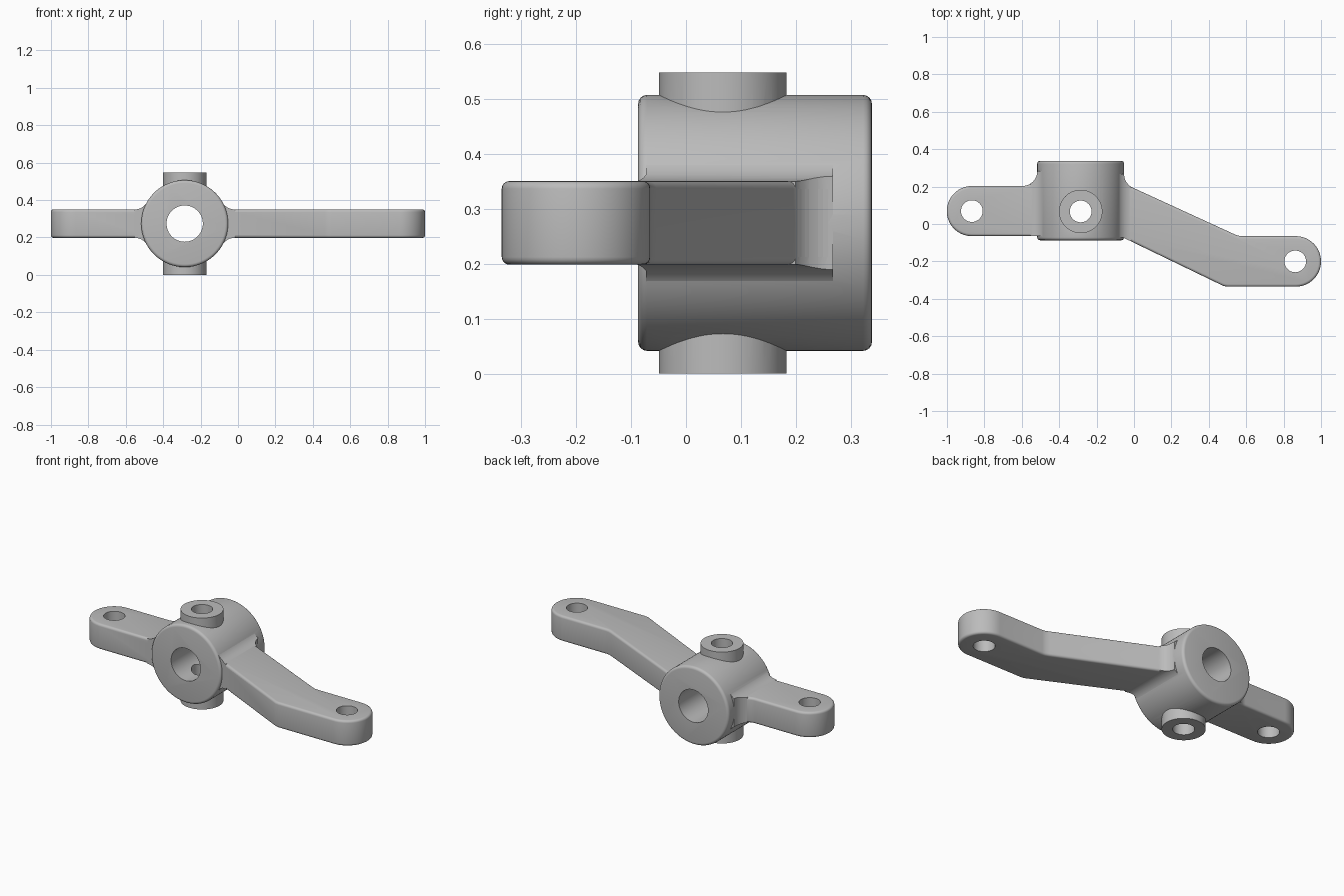
import bpy, bmesh, math
from mathutils import Vector

if "Cube" in bpy.data.objects:
    bpy.data.objects.remove(bpy.data.objects["Cube"], do_unlink=True)

HUB_X, BOSS_Y, MID_Z = -0.285, 0.067, 0.274
HUB_R, HALF_T, FILLET = 0.2325, 0.076, 0.08

metal = bpy.data.materials.new("plain grey metal")
metal.use_nodes = True
metal.diffuse_color = (0.5, 0.5, 0.5, 1)
metal.node_tree.nodes["Principled BSDF"].inputs["Base Color"].default_value = (0.5, 0.5, 0.5, 1)


def arc(cx, cy, r, start, end, steps):
    """Points along an arc, angles in degrees."""
    angles = [math.radians(start + (end - start) * i / steps) for i in range(steps + 1)]
    return [(cx + r * math.cos(a), cy + r * math.sin(a)) for a in angles]


def prism(name, outline, lo, hi, upright=True):
    """Extrude an outline along z, or along y when not upright."""
    def place(p, d):
        return Vector((p[0], p[1], d)) if upright else Vector((p[0], d, p[1]))
    bm = bmesh.new()
    face = bm.faces.new([bm.verts.new(place(p, lo)) for p in outline])
    grown = bmesh.ops.extrude_face_region(bm, geom=[face])["geom"]
    verts = [g for g in grown if isinstance(g, bmesh.types.BMVert)]
    shift = place((0, 0), hi - lo)
    bmesh.ops.translate(bm, vec=shift, verts=verts)
    bmesh.ops.recalc_face_normals(bm, faces=bm.faces)
    mesh = bpy.data.meshes.new(name)
    bm.to_mesh(mesh)
    bm.free()
    mesh.materials.append(metal)
    obj = bpy.data.objects.new(name, mesh)
    bpy.context.collection.objects.link(obj)
    return obj


def disc(name, x, y, r, lo, hi, upright=True, steps=64):
    return prism(name, arc(x, y, r, 0, 360, steps)[:-1], lo, hi, upright)


def apply_modifier(obj, mod):
    bpy.context.view_layer.objects.active = obj
    bpy.ops.object.modifier_apply(modifier=mod.name)


def round_edges(obj, width):
    mod = obj.modifiers.new("rounding", 'BEVEL')
    mod.width, mod.segments = width, 4
    mod.limit_method, mod.angle_limit = 'ANGLE', math.radians(40)
    mod.use_clamp_overlap = False
    apply_modifier(obj, mod)


def combine(obj, other, operation):
    mod = obj.modifiers.new("combine", 'BOOLEAN')
    mod.operation, mod.object, mod.solver = operation, other, 'EXACT'
    apply_modifier(obj, mod)
    bpy.data.objects.remove(other, do_unlink=True)


def web_outline(side):
    """Front profile of the fillet that blends an arm into the round hub."""
    h = HALF_T - 0.0005 + FILLET
    dx = math.sqrt((HUB_R - 0.0015 + FILLET) ** 2 - h * h)
    end = -180 + math.degrees(math.atan2(h, dx))
    top = arc(dx, h, FILLET, -90, end, 10)
    top.append((0.12, top[-1][1]))
    loop = top + [(x, -z) for x, z in reversed(top)]
    return [(HUB_X + side * x, MID_Z + z) for x, z in loop]


# Hub with a horizontal axis
body = disc("lever_body", HUB_X, MID_Z, HUB_R, -0.087, 0.338, False, 96)
round_edges(body, 0.016)

# Plan outlines of the short straight arm and the long cranked arm
short_plan = (arc(-0.867, 0.069, 0.134, 270, 90, 28)
              + arc(-0.597, 0.283, FILLET, 270, 360, 12)
              + [(-0.405, 0.283), (-0.405, -0.065)])
long_plan = (arc(0.865, -0.2, 0.135, -90, 90, 28)
             + [(0.575, -0.065), (0.555, -0.062), (0.535, -0.054)]
             + arc(0.027, 0.267, FILLET, 245.4, 180, 10)
             + [(-0.165, 0.267), (-0.165, -0.073), (-0.057, -0.073),
                (0.465, -0.325), (0.48, -0.332), (0.5, -0.335)])

# Arms and their blending webs
for label, side, plan in (("short", -1, short_plan), ("long", 1, long_plan)):
    arm = prism(label + "_arm", plan, MID_Z - HALF_T, MID_Z + HALF_T)
    round_edges(arm, 0.014)
    web = prism(label + "_web", web_outline(side), -0.2, 0.4, False)
    combine(web, prism(label + "_limit", plan, 0.02, 0.52), 'INTERSECT')
    combine(body, arm, 'UNION')
    combine(body, web, 'UNION')

# Vertical boss through the hub
combine(body, disc("boss", HUB_X, BOSS_Y, 0.116, 0, 0.547), 'UNION')

# Main bore, boss bore and the pin hole in each arm end
combine(body, disc("main_bore", HUB_X, MID_Z, 0.097, -0.3, 0.6, False), 'DIFFERENCE')
for x, y in ((HUB_X, BOSS_Y), (-0.867, 0.069), (0.862, -0.2)):
    combine(body, disc("pin_hole", x, y, 0.058, -0.2, 0.8, True, 48), 'DIFFERENCE')

# Smooth the round surfaces and keep the machined edges crisp
bpy.ops.object.select_all(action='DESELECT')
body.select_set(True)
bpy.context.view_layer.objects.active = body
bpy.ops.object.shade_smooth_by_angle(angle=math.radians(30))
